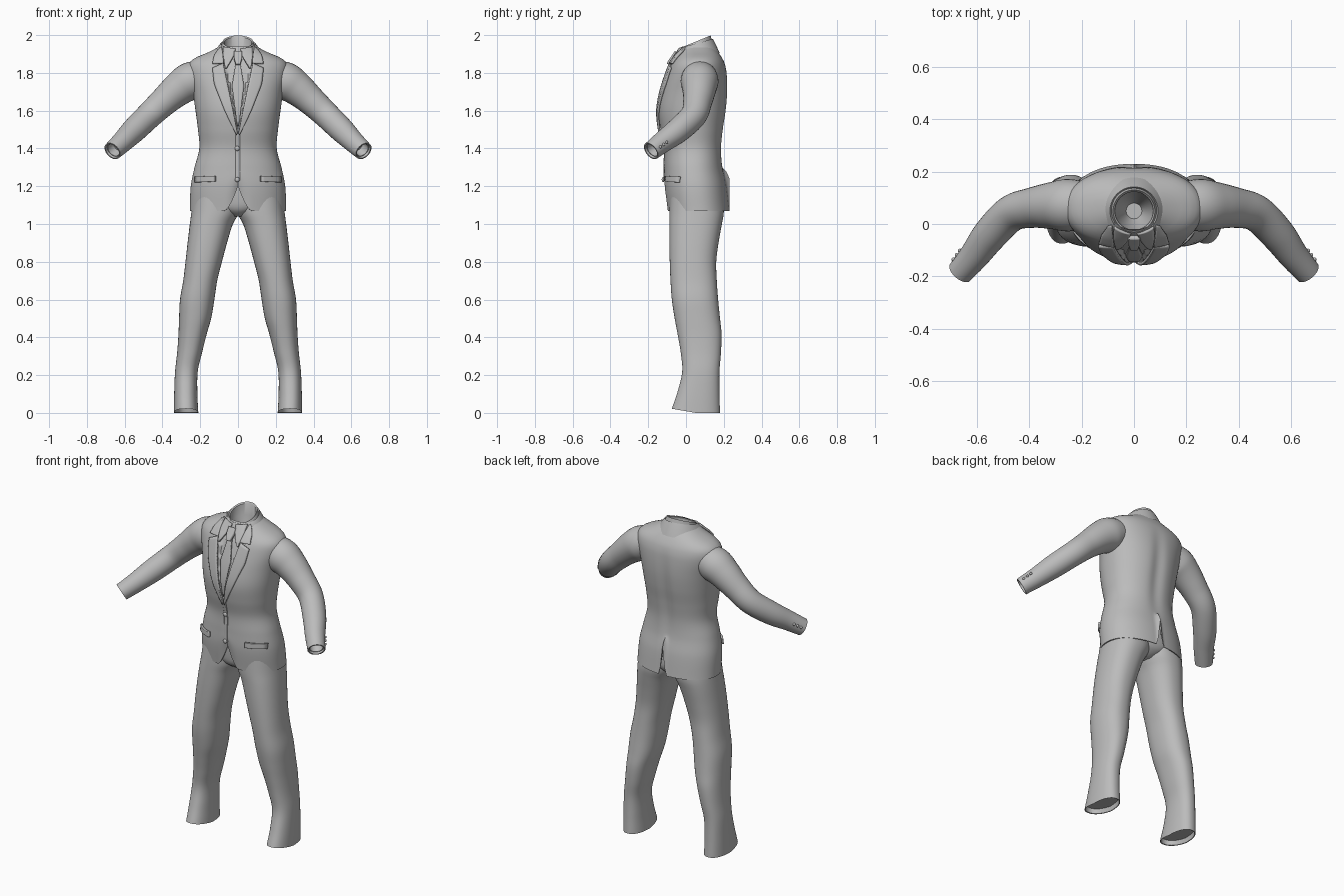
import bpy, bmesh, math
from mathutils import Vector

if "Cube" in bpy.data.objects:
    bpy.data.objects.remove(bpy.data.objects["Cube"])

cloth = bpy.data.materials.new("grey_cloth")
cloth.use_nodes = True
grey = (0.5, 0.5, 0.5, 1)
cloth.diffuse_color = grey
cloth.node_tree.nodes["Principled BSDF"].inputs["Base Color"].default_value = grey


# ---------- helpers ----------
def sample(table, k):
    """Smooth interpolation of table rows, keyed on the first column."""
    last = len(table) - 1
    i = 0
    while i < last - 1 and k > table[i + 1][0]:
        i += 1
    a, b = table[i], table[i + 1]
    h = b[0] - a[0]
    t = max(0, min(1, (k - a[0]) / h))

    def slope(j, c):
        lo, hi = table[max(j - 1, 0)], table[min(j + 1, last)]
        return (hi[c] - lo[c]) / (hi[0] - lo[0])
    out = []
    for c in range(1, len(a)):
        u = 1 - t
        out.append(a[c] * (1 + 2 * t) * u * u + b[c] * t * t * (3 - 2 * t)
                   + h * (slope(i, c) * t * u * u - slope(i + 1, c) * t * t * u))
    return out


def spread(a, b, n):
    return [a + (b - a) * i / n for i in range(n + 1)]


def finish(bm, name, angle=40):
    bmesh.ops.recalc_face_normals(bm, faces=bm.faces)
    mesh = bpy.data.meshes.new(name)
    bm.to_mesh(mesh)
    bm.free()
    obj = bpy.data.objects.new(name, mesh)
    bpy.context.collection.objects.link(obj)
    mesh.materials.append(cloth)
    bpy.ops.object.select_all(action="DESELECT")
    obj.select_set(True)
    bpy.context.view_layer.objects.active = obj
    bpy.ops.object.shade_smooth_by_angle(angle=math.radians(angle))
    return obj


def loft(name, rings, closed=True, cap_start=False, cap_end=False):
    bm = bmesh.new()
    rows = [[bm.verts.new(p) for p in ring] for ring in rings]
    n = len(rows[0])
    for a, b in zip(rows, rows[1:]):
        for i in range(n if closed else n - 1):
            j = (i + 1) % n
            bm.faces.new((a[i], a[j], b[j], b[i]))
    if cap_start:
        bm.faces.new(rows[0])
    if cap_end:
        bm.faces.new(rows[-1])
    return finish(bm, name)


def oval(cx, cy, rx, ry, n, p=2.2):
    pts = []
    for i in range(n):
        t = math.tau * i / n
        c, s = math.cos(t), math.sin(t)
        pts.append((cx + rx * math.copysign(abs(c) ** (2 / p), c),
                    cy + ry * math.copysign(abs(s) ** (2 / p), s)))
    return pts


# ---------- jacket body: height, half width, front, back ----------
BODY = [(1.07, .255, -.10, .23), (1.2, .25, -.115, .215), (1.3, .23, -.115, .195),
        (1.4, .205, -.115, .19), (1.5, .212, -.135, .2), (1.6, .225, -.145, .215),
        (1.7, .24, -.13, .222), (1.8, .262, -.1, .217), (1.85, .258, -.08, .205),
        (1.88, .225, -.06, .19), (1.91, .155, -.04, .17), (1.94, .098, -.02, .145)]
HEM, WAIST = 1.07, 1.3


def body_ring(z, scale=1.0):
    hx, f, b = sample(BODY, z)
    cy = (f + b) / 2
    ring = []
    for x, y in oval(0, cy, hx * scale, (b - f) / 2 * scale, 144):
        zz = z
        front = y < cy
        # cutaway fronts and rear vent
        if front:
            lift = .13 * max(0, 1 - abs(x) / .07) ** 1.5
        else:
            lift = .17 * max(0, 1 - abs(x) / .02)
        if z < WAIST:
            zz += lift * (WAIST - z) / (WAIST - HEM)
        # sunken shirt opening
        if front and 1.5 < z < 1.9 and abs(x) < .075 * (z - 1.5) / .36:
            y += .018
        # hollow of the spine
        if not front and z < 1.85:
            y -= .012 * math.exp(-(x / .04) ** 2) * max(0, math.sin((z - 1.25) * 5.2))
        ring.append((x, y, zz))
    return ring


loft("jacket_body", [body_ring(1.2, .9), body_ring(HEM, .97)]
     + [body_ring(z) for z in spread(HEM, 1.94, 64)])


def front_y(x, z):
    hx, f, b = sample(BODY, z)
    u = min(1, abs(x) / hx)
    return (f + b) / 2 - (b - f) / 2 * (1 - u ** 2.2) ** (1 / 2.2)


def strip(name, edge_a, edge_b, offset, thick=.008, mirror=False, rows=20, cols=6):
    """Cloth panel laid on the jacket front between two edges of (x, z) points."""
    def along(edge, t):
        k = t * (len(edge) - 1)
        i = min(int(k), len(edge) - 2)
        return Vector(edge[i]).lerp(Vector(edge[i + 1]), k - i)
    for side in ((1, -1) if mirror else (1,)):
        grid = []
        for t in spread(0, 1, rows):
            a, b = along(edge_a, t), along(edge_b, t)
            pts = [a.lerp(b, s) for s in spread(0, 1, cols)]
            grid.append([(side * p.x, front_y(p.x, p.y) - offset, p.y) for p in pts])
        label = name if not mirror else ("left_" if side > 0 else "right_") + name
        obj = loft(label, grid, closed=False)
        mod = obj.modifiers.new("thickness", "SOLIDIFY")
        mod.thickness = thick
        mod.offset = 0


# ---------- lapels, shirt and tie ----------
strip("lapel", [(.078, 1.85), (.055, 1.74), (.03, 1.62), (.002, 1.48)],
      [(.135, 1.825), (.125, 1.74), (.07, 1.6), (.008, 1.47)], .008, .012, True)
strip("collar_leaf", [(.085, 1.935), (.08, 1.9), (.075, 1.85)],
      [(.1, 1.925), (.125, 1.89), (.135, 1.85)], .01, .012, True)
strip("shirt_collar_point", [(.012, 1.925), (.022, 1.89), (.06, 1.825)],
      [(.075, 1.935), (.078, 1.89), (.068, 1.825)], .006, .012, True)
strip("tie", [(-.012, 1.85), (-.032, 1.73), (-.004, 1.52)],
      [(.012, 1.85), (.032, 1.73), (.004, 1.52)], -.004, .012)
strip("tie_knot", [(-.022, 1.91), (-.022, 1.88), (-.012, 1.845)],
      [(.022, 1.91), (.022, 1.88), (.012, 1.845)], .01, .022)
strip("front_overlap", [(-.012, 1.48), (-.012, 1.23)], [(.01, 1.48), (.01, 1.23)], .001, .006)
strip("pocket_flap", [(.12, 1.255), (.12, 1.225)], [(.225, 1.25), (.225, 1.22)], .007, .014, True)


# ---------- collars around the neck ----------
def neck_ring(r, z, tilt, start=0, sweep=360, n=48):
    ring = []
    for a in spread(math.radians(start), math.radians(start + sweep), n)[:n]:
        s = math.sin(a)
        ring.append((r * math.cos(a), .05 + r * s, z + tilt * s))
    return ring


loft("shirt_collar", [neck_ring(.1, 1.91, .02), neck_ring(.086, 1.95, .025),
                      neck_ring(.08, 1.965, .033), neck_ring(.073, 1.96, .03),
                      neck_ring(.07, 1.9, .02), neck_ring(.03, 1.8, 0)], cap_end=True)
loft("jacket_collar", [neck_ring(r, z, tilt, -40, 260) for r, z, tilt in
                       ((.128, 1.905, 0), (.108, 1.935, .015), (.092, 1.955, .025),
                        (.084, 1.945, .02))], closed=False)


# ---------- sleeves: step, centre, radius ----------
ARM = [(0, .17, .075, 1.785, .085), (1, .25, .072, 1.757, .1), (2, .315, .07, 1.715, .09),
       (3, .39, .062, 1.65, .077), (4, .47, .04, 1.575, .07), (5, .55, -.04, 1.497, .066),
       (6, .61, -.12, 1.437, .057), (7, .665, -.185, 1.386, .05)]


def arm_frame(k, side):
    x, y, z, r = sample(ARM, k)
    d = Vector(sample(ARM, min(k + .1, 7))[:3]) - Vector(sample(ARM, max(k - .1, 0))[:3])
    d.normalize()
    u = d.cross(Vector((0, 1, 0))).normalized()
    return Vector((x, y, z)), r, d, u, d.cross(u)


def arm_ring(k, scale=1.0, back=0.0):
    c, r, d, u, v = arm_frame(k, 1)
    return [c - d * back + (u * math.cos(t) + v * math.sin(t)) * r * scale
            for t in spread(0, math.tau, 32)[:32]]


for side, label in ((1, "left"), (-1, "right")):
    rings = [arm_ring(k) for k in spread(0, 7, 42)]
    rings += [arm_ring(7, .86), arm_ring(7, .82, .012), arm_ring(7, .74, .012),
              arm_ring(7, .7, .06)]
    loft(label + "_sleeve", [[(side * p.x, p.y, p.z) for p in ring] for ring in rings],
         cap_start=True, cap_end=True)
    # cuff buttons on the outer back of the sleeve
    bm = bmesh.new()
    for k in (6.2, 6.45, 6.7):
        c, r, d, u, v = arm_frame(k, 1)
        p = c + (Vector((.75, .6, .15)) - d * d.dot(Vector((.75, .6, .15)))).normalized() * r
        ball = bmesh.ops.create_uvsphere(bm, u_segments=10, v_segments=6, radius=.008)
        bmesh.ops.translate(bm, verts=ball["verts"], vec=(side * p.x, p.y, p.z))
    finish(bm, label + "_cuff_buttons")

# ---------- front buttons ----------
for label, z in (("upper", 1.4), ("lower", 1.235)):
    bm = bmesh.new()
    ball = bmesh.ops.create_uvsphere(bm, u_segments=16, v_segments=8, radius=.013)
    bmesh.ops.scale(bm, verts=ball["verts"], vec=(1, .6, 1))
    bmesh.ops.translate(bm, verts=ball["verts"], vec=(-.004, front_y(0, z) - .005, z))
    finish(bm, label + "_button")

# ---------- trousers: height, inner, outer, front, back ----------
LEG = [(0, .21, .34, -.075, .18), (.1, .215, .338, -.045, .177), (.22, .213, .333, -.02, .177),
       (.32, .19, .322, -.028, .185), (.42, .165, .315, -.045, .188), (.5, .142, .312, -.06, .18),
       (.6, .125, .307, -.075, .17), (.7, .11, .29, -.082, .163), (.8, .085, .278, -.086, .16),
       (.9, .058, .267, -.088, .172), (1, .027, .255, -.088, .19), (1.06, -.005, .247, -.088, .2),
       (1.15, -.02, .235, -.085, .195)]


def leg_ring(z, side, scale=1.0, rise=0.0):
    x0, x1, f, b = sample(LEG, z)
    cx, cy = (x0 + x1) / 2, (f + b) / 2
    ring = []
    for x, y in oval(cx, cy, (x1 - x0) / 2 * scale, (b - f) / 2 * scale, 48, 2.3):
        lift = .022 * max(0, (cy - y) / (cy - f)) * max(0, 1 - z / .2)
        ring.append((side * x, y, z + lift + rise))
    return ring


for side, label in ((1, "left"), (-1, "right")):
    rings = [leg_ring(0, side, .9, .03), leg_ring(0, side, .95, .002)]
    rings += [leg_ring(z, side) for z in spread(0, 1.15, 60)]
    loft(label + "_trouser_leg", rings, cap_start=True, cap_end=True)

SEAT = [(1.04, .03, -.03, .13), (1.07, .12, -.07, .18), (1.12, .22, -.085, .195),
        (1.25, .22, -.09, .18)]
seat_rings = []
for z in spread(1.04, 1.25, 16):
    hx, f, b = sample(SEAT, z)
    seat_rings.append([(x, y, z) for x, y in oval(0, (f + b) / 2, hx, (b - f) / 2, 64)])
loft("trouser_seat", seat_rings, cap_start=True, cap_end=True)
